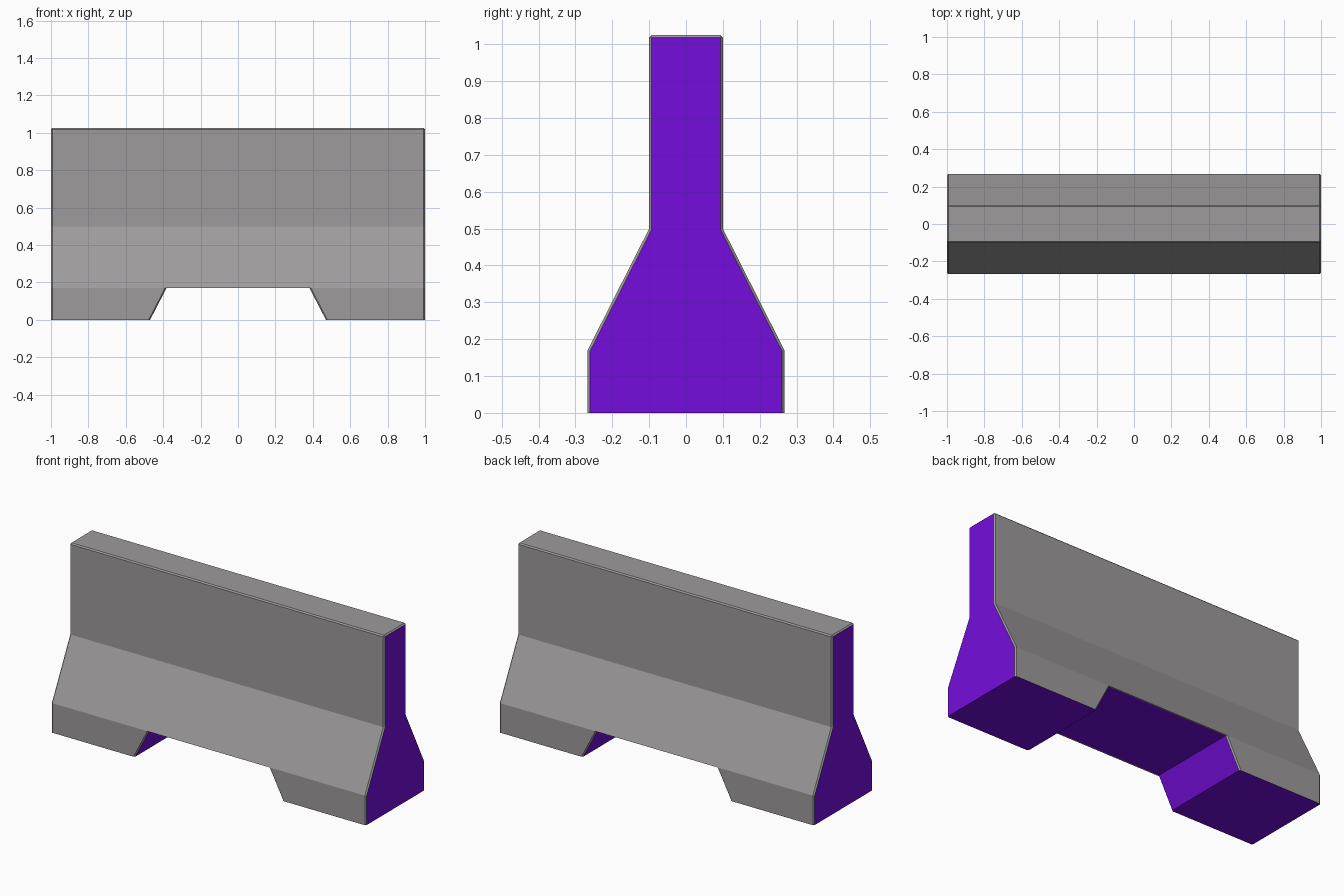
import bpy, bmesh

if "Cube" in bpy.data.objects:
    bpy.data.objects.remove(bpy.data.objects["Cube"])

def material(name, rgb):
    m = bpy.data.materials.new(name)
    m.diffuse_color = (*rgb, 1)
    m.use_nodes = True
    m.node_tree.nodes["Principled BSDF"].inputs["Base Color"].default_value = m.diffuse_color
    return m

GREY, PURPLE = 0, 1
mesh = bpy.data.meshes.new("concrete_barrier")
barrier = bpy.data.objects.new("concrete_barrier", mesh)
bpy.context.collection.objects.link(barrier)
mesh.materials.append(material("concrete grey", (0.34, 0.327, 0.332)))
mesh.materials.append(material("purple ends", (0.175, 0.004, 0.72)))

bm = bmesh.new()
BASE_Y, WALL_Y = 0.267, 0.1
KNEE_Z, WAIST_Z, TOP_Z = 0.17, 0.5, 1.025

# rows of points on each side: foot, knee, waist, top
rows = [((-1, -0.47, 0.47, 1), BASE_Y, 0),
        ((-1, -0.382, 0.382, 1), BASE_Y, KNEE_Z),
        ((-1, 1), WALL_Y, WAIST_Z),
        ((-1, 1), WALL_Y, TOP_Z)]

def side(s):
    return [[bm.verts.new((x, s * y, z)) for x in xs] for xs, y, z in rows]

def face(verts, mat):
    f = bm.faces.new(verts)
    f.material_index = mat
    return f

front, back = side(-1), side(1)

# grey sides: two feet, sloped skirt, upright wall
for foot, knee, waist, top in (front, back):
    face([foot[0], foot[1], knee[1], knee[0]], GREY)
    face([foot[2], foot[3], knee[3], knee[2]], GREY)
    face(knee + waist[::-1], GREY)
    face([waist[0], waist[1], top[1], top[0]], GREY)
face([front[3][0], front[3][1], back[3][1], back[3][0]], GREY)

# purple underside, following the central notch
f_line = [front[0][0], front[0][1], front[1][1], front[1][2], front[0][2], front[0][3]]
b_line = [back[0][0], back[0][1], back[1][1], back[1][2], back[0][2], back[0][3]]
for i in range(5):
    face([f_line[i], f_line[i + 1], b_line[i + 1], b_line[i]], PURPLE)

# purple end caps
for e in (0, -1):
    face([r[e] for r in front] + [r[e] for r in back][::-1], PURPLE)
bmesh.ops.recalc_face_normals(bm, faces=bm.faces[:])

# grey chamfer round the ends, the notch rim and the top edges
def chamfered(edge):
    a, b = (v.co for v in edge.verts)
    mats = {f.material_index for f in edge.link_faces}
    if min(a.z, b.z) > TOP_Z - 0.01:
        return True
    return len(mats) == 2 and max(a.z, b.z) > 0.01

bmesh.ops.bevel(bm, geom=[e for e in bm.edges if chamfered(e)], offset=0.007,
                offset_type='OFFSET', segments=1, profile=0.5,
                affect='EDGES', material=GREY)
bmesh.ops.recalc_face_normals(bm, faces=bm.faces[:])
bm.to_mesh(mesh)
bm.free()
